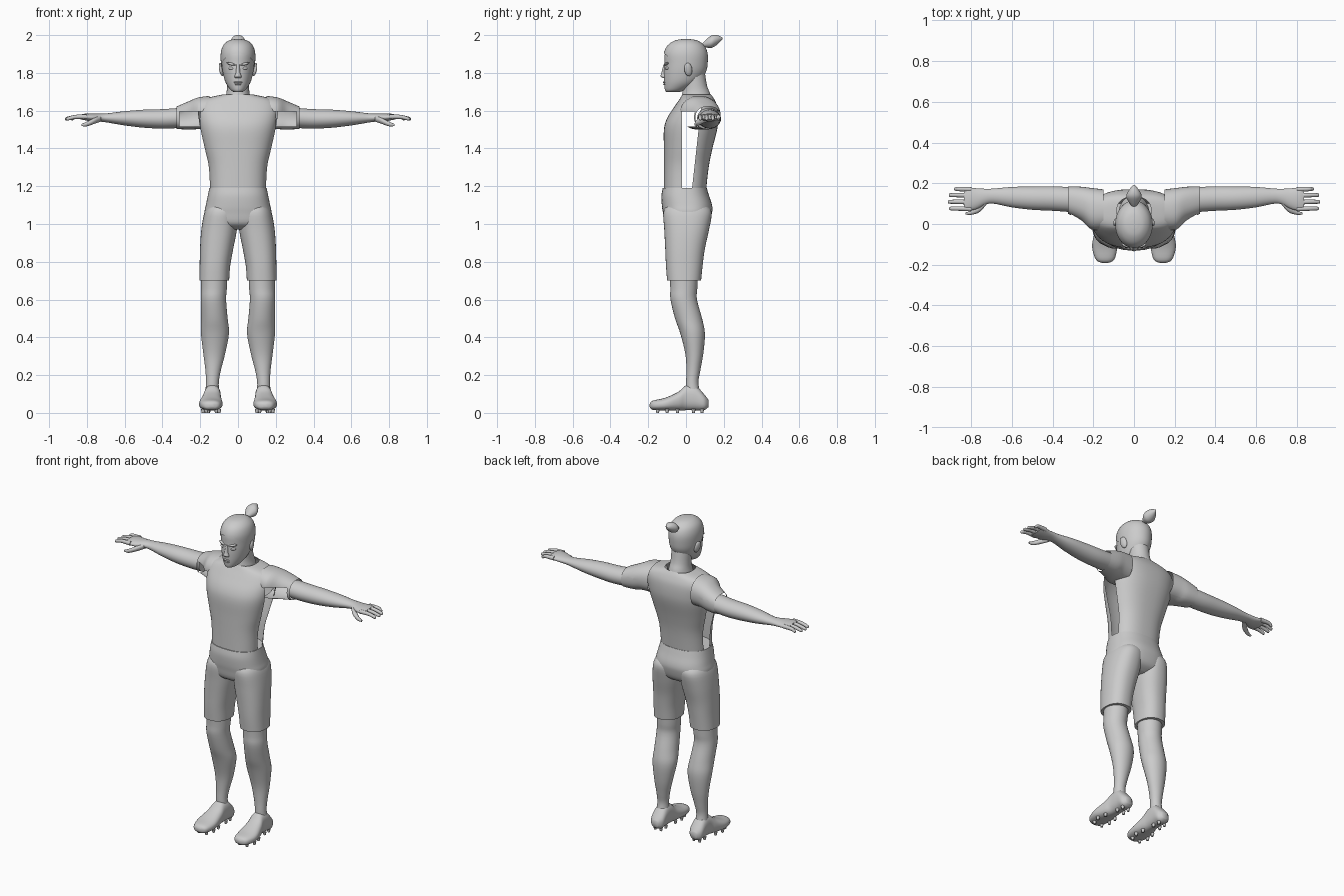
import bpy, bmesh, math
from mathutils import Vector

grey = bpy.data.materials.new("plain_grey")
grey.diffuse_color = (0.6, 0.6, 0.6, 1)


def finish(name, bm, mirror=False):
    bmesh.ops.recalc_face_normals(bm, faces=bm.faces)
    me = bpy.data.meshes.new(name)
    bm.to_mesh(me)
    bm.free()
    me.materials.append(grey)
    ob = bpy.data.objects.new(name, me)
    bpy.context.collection.objects.link(ob)
    if mirror:
        ob.modifiers.new("Mirror", 'MIRROR').use_mirror_merge = False
    bpy.ops.object.select_all(action='DESELECT')
    ob.select_set(True)
    bpy.context.view_layer.objects.active = ob
    bpy.ops.object.shade_smooth_by_angle(angle=math.radians(50))
    return ob


def smooth_rings(rings, sub):
    """Catmull-Rom interpolation of the cross-section parameters."""
    out = []
    for i in range(len(rings) - 1):
        p = [rings[max(0, min(len(rings) - 1, i + k))] for k in (-1, 0, 1, 2)]
        for s in range(sub):
            t = s / sub
            out.append([0.5 * (2 * b + (c - a) * t + (2 * a - 5 * b + 4 * c - d) * t * t
                               + (3 * b - a - 3 * c + d) * t ** 3) for a, b, c, d in zip(*p)])
    return out + [list(rings[-1])]


def loft(axis, rings, n=32, power=2.0, sub=4, caps=True):
    """Rings are (position, centre, half width, low, high) along an axis."""
    bm = bmesh.new()
    loops = []
    for t, c, h, lo, hi in smooth_rings(rings, sub):
        loop = []
        for k in range(n):
            a = 2 * math.pi * k / n
            ca, sa = math.cos(a), math.sin(a)
            u = c + h * math.copysign(abs(ca) ** (2 / power), ca)
            v = (lo + hi) / 2 + (hi - lo) / 2 * math.copysign(abs(sa) ** (2 / power), sa)
            loop.append(bm.verts.new({'x': (t, u, v), 'y': (u, t, v), 'z': (u, v, t)}[axis]))
        loops.append(loop)
    for a, b in zip(loops, loops[1:]):
        for k in range(n):
            bm.faces.new((a[k], a[(k + 1) % n], b[(k + 1) % n], b[k]))
    if caps:
        bm.faces.new(loops[0])
        bm.faces.new(loops[-1])
    return bm


def cut(bm, co, no, clear=False):
    bmesh.ops.bisect_plane(bm, geom=bm.verts[:] + bm.edges[:] + bm.faces[:], plane_co=co,
                           plane_no=no, clear_inner=clear)


def drop(bm, rule):
    bmesh.ops.delete(bm, geom=[f for f in bm.faces if rule(f.calc_center_median())], context='FACES')


def blob(name, co, size, rot=(0, 0, 0), mirror=True, seg=16):
    bm = bmesh.new()
    bmesh.ops.create_uvsphere(bm, u_segments=seg, v_segments=seg // 2, radius=1)
    from mathutils import Matrix, Euler
    bm.transform(Matrix.LocRotScale(Vector(co), Euler(rot), Vector(size)))
    return finish(name, bm, mirror)


# Shirt body with an open strip down each side
bm = loft('z', [(1.165, 0, .148, -.118, .105), (1.3, 0, .155, -.117, .12), (1.4, 0, .178, -.117, .14),
                (1.5, 0, .202, -.117, .165), (1.56, 0, .212, -.1, .171), (1.62, 0, .215, -.062, .166),
                (1.66, 0, .185, -.035, .15), (1.685, 0, .085, -.02, .133)], n=56, power=2.5, caps=False)
cut(bm, (0, -.02, 0), (0, 1, 0))
slant = Vector((0, .36, -.04))
cut(bm, (0, .03, 1.17), slant)
drop(bm, lambda c: abs(c.x) > .1 and c.y > -.02 and c.z < 1.615
     and (c - Vector((0, .03, 1.17))).dot(Vector((0, slant.y, slant.z))) < 0)
finish("shirt_body", bm)

# Sleeves with an open front panel
bm = loft('x', [(.15, .07, .10, 1.5, 1.678), (.21, .075, .102, 1.502, 1.67), (.26, .1, .083, 1.5, 1.65),
                (.325, .117, .067, 1.503, 1.622)], n=40, power=2.3, caps=False)
cut(bm, (.215, 0, 0), (1, 0, 0))
cut(bm, (.31, 0, 0), (1, 0, 0))
cut(bm, (0, 0, 1.595), (0, 0, 1))
cut(bm, (0, 0, 1.515), (0, 0, 1))
drop(bm, lambda c: c.y < .1 and 1.515 < c.z < 1.595 and c.x < .31)
finish("sleeve", bm, True)

# Arms
finish("arm", loft('x', [(.315, .12, .061, 1.508, 1.614), (.4, .125, .06, 1.505, 1.608),
                         (.5, .127, .057, 1.51, 1.605), (.6, .132, .05, 1.522, 1.597),
                         (.69, .137, .037, 1.537, 1.586), (.73, .134, .039, 1.542, 1.584),
                         (.77, .125, .05, 1.543, 1.584), (.81, .122, .057, 1.549, 1.584),
                         (.835, .12, .053, 1.555, 1.579)]), True)

# Fingers and thumb
for i, (y, tip) in enumerate([(.17, .885), (.14, .91), (.107, .915), (.074, .908)]):
    finish("finger_%d" % (i + 1), loft('x', [(.8, y, .012, 1.555, 1.58), (.86, y + .002, .011, 1.556, 1.578),
           (tip - .008, y + .002, .009, 1.548, 1.567), (tip, y + .002, .004, 1.551, 1.561)], n=12), True)
finish("thumb", loft('x', [(.725, .115, .02, 1.542, 1.575), (.76, .078, .02, 1.53, 1.562),
                           (.8, .056, .011, 1.517, 1.542), (.828, .052, .005, 1.518, 1.53)], n=14), True)

# Shorts: hips and two leg tubes
finish("shorts_hips", loft('z', [(.97, 0, .07, -.06, .07), (1.0, 0, .165, -.108, .118),
                                 (1.06, 0, .177, -.122, .138), (1.1, 0, .17, -.128, .138),
                                 (1.15, 0, .16, -.13, .122), (1.19, 0, .152, -.123, .11)],
                           n=48, power=2.4))
finish("shorts_leg", loft('z', [(.7, .126, .079, -.1, .08), (.78, .122, .081, -.106, .088),
                                (.87, .113, .088, -.11, .1), (.97, .1, .094, -.115, .122),
                                (1.06, .09, .088, -.12, .136), (1.1, .085, .07, -.1, .11)],
                          n=40, power=2.3), True)

# Lower legs
finish("leg", loft('z', [(.06, .135, .042, .0, .09), (.15, .136, .034, .0, .066), (.22, .132, .04, .002, .075),
                         (.31, .126, .057, -.003, .091), (.42, .122, .074, -.03, .1), (.5, .125, .07, -.058, .085),
                         (.6, .13, .067, -.082, .058), (.66, .127, .068, -.083, .06),
                         (.75, .125, .07, -.088, .065)]), True)

# Boots and studs
finish("boot", loft('y', [(-.192, .142, .012, .03, .048), (-.175, .142, .045, .016, .065),
                          (-.11, .144, .062, .013, .08), (-.04, .14, .053, .013, .112),
                          (.0, .136, .045, .014, .145), (.05, .135, .044, .014, .145),
                          (.095, .135, .042, .014, .1), (.118, .135, .02, .03, .07)], power=2.4), True)
bm = bmesh.new()
for x, y in [(.1, -.1), (.185, -.1), (.115, -.15), (.168, -.15), (.105, -.045), (.175, -.045),
             (.112, .04), (.158, .04), (.115, .085), (.155, .085)]:
    g = bmesh.ops.create_cone(bm, cap_ends=True, segments=8, radius1=.007, radius2=.011, depth=.02)
    bmesh.ops.translate(bm, verts=g['verts'], vec=(x, y, .01))
finish("boot_studs", bm, True)

# Neck
finish("neck", loft('z', [(1.64, 0, .075, -.03, .14), (1.69, 0, .062, -.02, .128), (1.73, 0, .058, -.015, .112),
                          (1.8, 0, .058, -.02, .1)]))

# Head, with a hair shell cut along a sloped hairline
HEAD = [(1.7, 0, .025, -.105, -.03), (1.712, 0, .042, -.112, .0), (1.75, 0, .066, -.116, .065),
        (1.8, 0, .08, -.117, .1), (1.85, 0, .086, -.114, .109), (1.9, 0, .086, -.112, .108),
        (1.94, 0, .073, -.092, .09), (1.965, 0, .045, -.055, .055), (1.973, 0, .012, -.015, .015)]
finish("head", loft('z', HEAD, n=40))
bm = loft('z', [(z + .006, c, h + .005, a - .005, b + .006) for z, c, h, a, b in HEAD], n=40)
cut(bm, (0, -.12, 1.905), (0, .17, .235), True)
finish("hair", bm)
# Top knot
finish("hair_bun", loft('y', [(.085, 0, .008, 1.94, 1.955), (.105, 0, .024, 1.935, 1.975),
                              (.135, 0, .038, 1.932, 1.998), (.165, 0, .026, 1.95, 2.0),
                              (.192, 0, .004, 1.978, 1.988)], n=24))

# Face details
finish("nose", loft('z', [(1.772, 0, .016, -.12, -.1), (1.782, 0, .019, -.134, -.1),
                          (1.8, 0, .012, -.13, -.1), (1.845, 0, .008, -.119, -.1)], n=16))
blob("brow", (.036, -.104, 1.847), (.026, .012, .007), (0, -.25, .3))
blob("eye", (.036, -.1, 1.824), (.017, .011, .008), (0, -.1, .3))
blob("upper_lip", (0, -.116, 1.75), (.024, .007, .005), mirror=False)
blob("lower_lip", (0, -.114, 1.74), (.019, .007, .005), mirror=False)
blob("ear", (.088, .012, 1.818), (.011, .022, .036), (.2, .15, .3))
